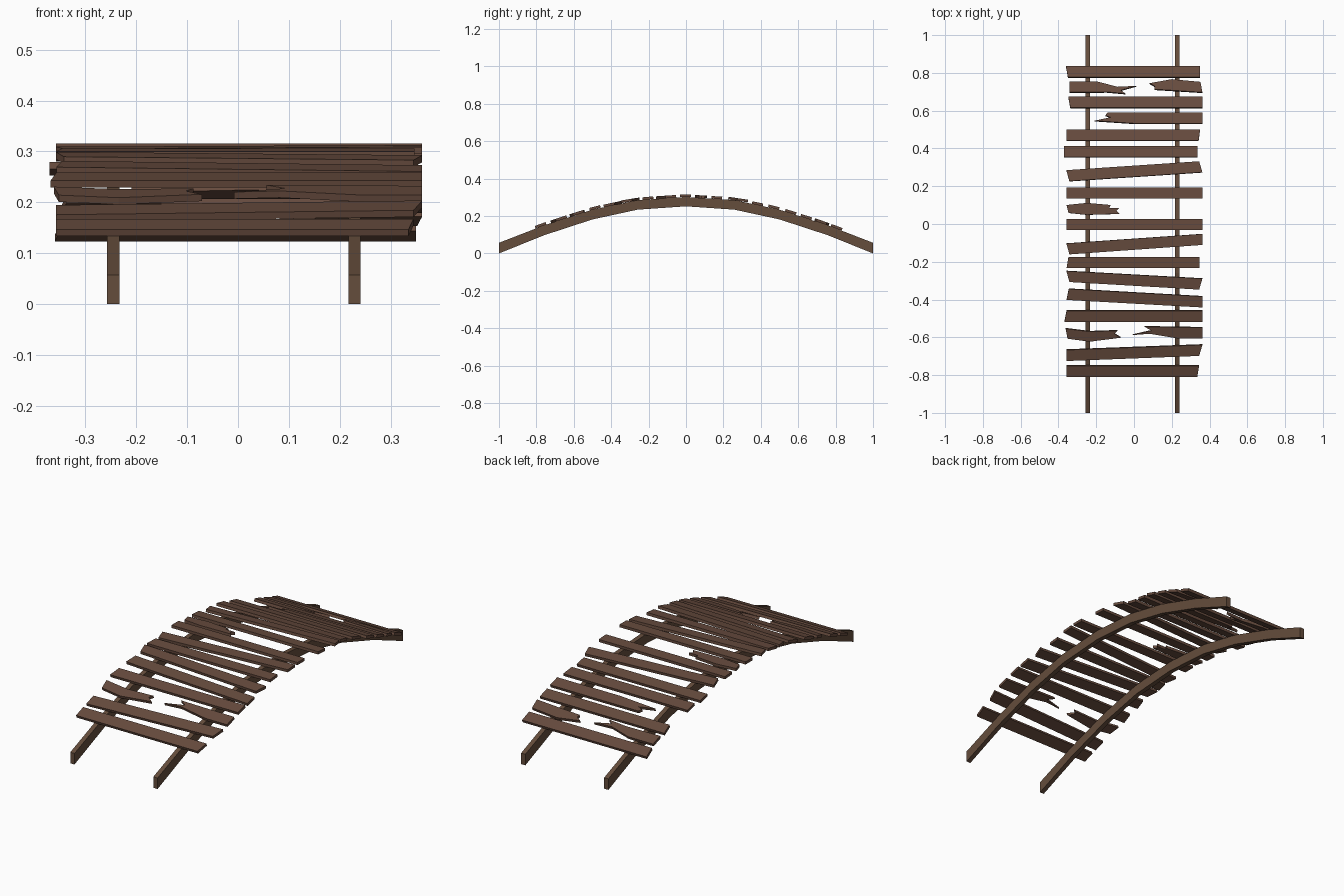
import bpy, bmesh
from mathutils import Vector

if "Cube" in bpy.data.objects:
    bpy.data.objects.remove(bpy.data.objects["Cube"])


def material(name, col):
    m = bpy.data.materials.new(name)
    m.diffuse_color = (*col, 1)
    m.use_nodes = True
    m.node_tree.nodes["Principled BSDF"].inputs["Base Color"].default_value = m.diffuse_color
    return m


PLANK = material("plank brown", (0.135, 0.071, 0.048))
RAIL = material("rail brown", (0.130, 0.074, 0.045))

# Half arch: y, underside z, top z
ARCH = [(0, .252, .302), (.26, .234, .285), (.5, .182, .234), (.76, .097, .150), (1, 0, .057)]


def rail_top(y):
    y = abs(y)
    for (a, _, za), (b, _, zb) in zip(ARCH, ARCH[1:]):
        if y <= b:
            return za + (zb - za) * (y - a) / (b - a)
    return ARCH[-1][2]


def prism(name, pts, offset, mat):
    """Extrude a planar outline by an offset vector."""
    bm = bmesh.new()
    face = bm.faces.new([bm.verts.new(p) for p in pts])
    ext = bmesh.ops.extrude_face_region(bm, geom=[face])
    moved = [v for v in ext["geom"] if isinstance(v, bmesh.types.BMVert)]
    bmesh.ops.translate(bm, verts=moved, vec=offset)
    bmesh.ops.recalc_face_normals(bm, faces=bm.faces)
    me = bpy.data.meshes.new(name)
    bm.to_mesh(me)
    bm.free()
    me.materials.append(mat)
    ob = bpy.data.objects.new(name, me)
    bpy.context.collection.objects.link(ob)


def board(name, outline, yc):
    """Lay a plan-view outline on the arch, tilted to its slope at yc."""
    slope = (rail_top(yc + .1) - rail_top(yc - .1)) / .2
    z = rail_top(yc)
    pts = [(x, y, z + slope * (y - yc)) for x, y in outline]
    prism(name, pts, Vector((0, -slope, 1)).normalized() * .014, PLANK)


# Two arched side rails
full = [(-y, b, t) for y, b, t in ARCH[:0:-1]] + ARCH
for side, x in (("left", -.257), ("right", .217)):
    pts = [(x, y, b) for y, b, t in full] + [(x, y, t) for y, b, t in full[::-1]]
    prism(side + "_rail", pts, Vector((.024, 0, 0)), RAIL)

# Whole planks: y at left end, y at right end, then x of the
# back-left, front-left, back-right and front-right corners
WHOLE = [
    (.803, .803, -.36, -.35, .35, .35), (.641, .641, -.348, -.337, .362, .362),
    (.468, .468, -.358, -.358, .350, .342), (.381, .381, -.37, -.37, .335, .335),
    (.254, .301, -.358, -.342, .345, .362), (.164, .164, -.358, -.358, .362, .362),
    (-.003, -.003, -.358, -.358, .362, .362), (-.131, -.081, -.358, -.342, .362, .362),
    (-.203, -.203, -.347, -.357, .347, .347), (-.276, -.316, -.358, -.342, .362, .345),
    (-.370, -.410, -.345, -.357, .362, .362), (-.485, -.485, -.357, -.368, .362, .362),
    (-.692, -.665, -.358, -.358, .362, .345), (-.775, -.775, -.358, -.358, .345, .335),
]
H = .029
for i, (yl, yr, bl, fl, br, fr) in enumerate(WHOLE):
    board(f"plank_{i + 1}", [(bl, yl + H), (fl, yl - H), (fr, yr - H), (br, yr + H)], (yl + yr) / 2)

# Broken planks with splintered ends
BROKEN = {
    "rear_left": (.722, [(-.341, .751), (-.2, .751), (-.087, .722), (.013, .727), (-.07, .704),
                         (-.045, .686), (-.145, .695), (-.341, .693)]),
    "rear_right": (.727, [(.082, .741), (.2, .762), (.352, .748), (.362, .693), (.108, .709),
                          (.11, .725)]),
    "rear_long": (.558, [(.362, .587), (-.14, .587), (-.152, .571), (-.125, .561), (-.209, .543),
                         (0, .529), (.362, .529)]),
    "middle_left": (.079, [(-.357, .1), (-.25, .111), (-.124, .1), (-.13, .085), (-.077, .085),
                           (-.093, .069), (-.077, .053), (-.25, .048), (-.347, .058)]),
    "front_left": (-.585, [(-.362, -.55), (-.235, -.566), (-.087, -.561), (-.103, -.577),
                           (-.071, -.598), (-.235, -.619), (-.352, -.603)]),
    "front_right": (-.575, [(.362, -.545), (.056, -.54), (.093, -.561), (-.008, -.584),
                            (.082, -.577), (.24, -.603), (.362, -.603)]),
}
for name, (yc, outline) in BROKEN.items():
    board("broken_plank_" + name, outline, yc)
